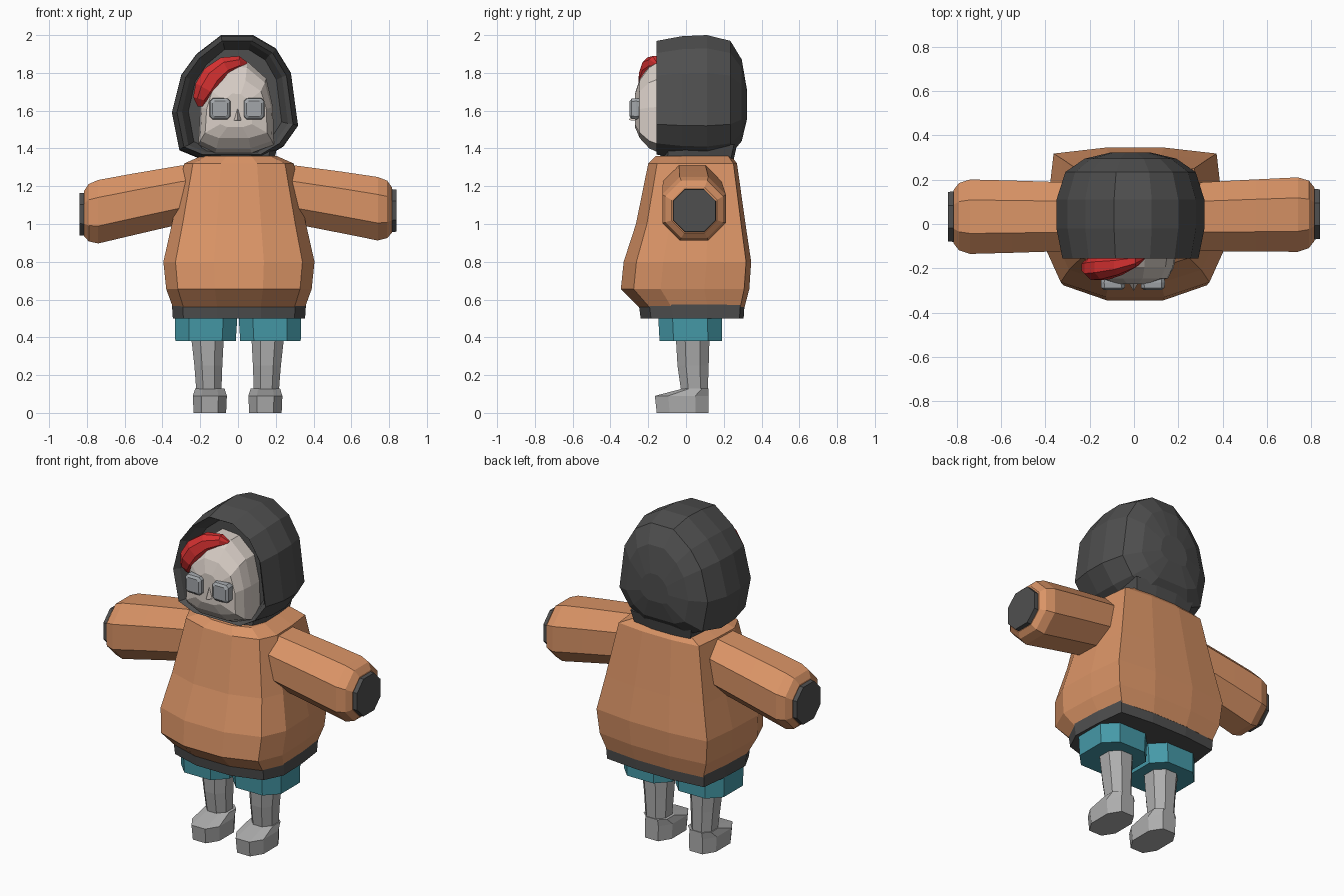
import bpy
import bmesh
import math
from mathutils import Vector

cube = bpy.data.objects.get("Cube")
if cube:
    bpy.data.objects.remove(cube, do_unlink=True)


def material(name, r, g, b):
    m = bpy.data.materials.new(name)
    m.use_nodes = True
    m.diffuse_color = (r, g, b, 1)
    m.node_tree.nodes["Principled BSDF"].inputs["Base Color"].default_value = (r, g, b, 1)
    return m


ORANGE = material("orange coat", 0.70, 0.295, 0.133)
CHARCOAL = material("charcoal knit", 0.078, 0.078, 0.078)
TEAL = material("teal shorts", 0.06, 0.32, 0.39)
GREY = material("light grey legs", 0.42, 0.42, 0.42)
SKIN = material("pale skin", 0.68, 0.61, 0.56)
RED = material("red hair", 0.66, 0.03, 0.03)
SILVER = material("silver eyes", 0.36, 0.38, 0.40)


def loft(name, rings, mat, cap_start=True, cap_end=True):
    """Skin a list of equal-length rings with quads and cap the ends."""
    bm = bmesh.new()
    rows = [[bm.verts.new(p) for p in ring] for ring in rings]
    n = len(rows[0])
    for a, b in zip(rows, rows[1:]):
        for i in range(n):
            j = (i + 1) % n
            bm.faces.new((a[i], a[j], b[j], b[i]))
    if cap_start:
        bm.faces.new(rows[0][::-1])
    if cap_end:
        bm.faces.new(rows[-1])
    bmesh.ops.recalc_face_normals(bm, faces=bm.faces)
    mesh = bpy.data.meshes.new(name)
    bm.to_mesh(mesh)
    bm.free()
    mesh.materials.append(mat)
    ob = bpy.data.objects.new(name, mesh)
    bpy.context.collection.objects.link(ob)
    return ob


def octagon(cut=0.45):
    half = [(1, -cut), (1, cut), (cut, 1), (-cut, 1)]
    return half + [(-x, -y) for x, y in half]


def flat_ring(shape, z, cx, rx, y0, y1):
    """Horizontal ring fitted to a width and a depth range."""
    cy, ry = (y0 + y1) / 2, (y1 - y0) / 2
    return [(cx + x * rx, cy + y * ry, z) for x, y in shape]


# Coat body: blunt front, sharp back corners
HALF = [(0.33, -1), (0.84, -0.8), (1, -0.38), (0.98, 0.3), (0.92, 0.92), (0.33, 1)]
COAT = HALF + [(-x, y) for x, y in reversed(HALF)]
coat_rows = [(0.56, 0.35, -0.25, 0.31), (0.655, 0.385, -0.345, 0.335),
             (0.80, 0.40, -0.33, 0.345), (1.0, 0.355, -0.265, 0.315),
             (1.32, 0.29, -0.20, 0.27), (1.36, 0.20, -0.16, 0.24)]
loft("coat_body", [flat_ring(COAT, z, 0.005, *r) for z, *r in coat_rows], ORANGE)
hem_rows = [(0.50, 0.35, -0.24, 0.305), (0.575, 0.355, -0.25, 0.31)]
loft("coat_hem", [flat_ring(COAT, z, 0.005, *r) for z, *r in hem_rows], CHARCOAL)

# Sleeves and cuffs, the left one carried a little higher
for side, label, lift in ((1, "left", 0.018), (-1, "right", 0)):
    def sleeve_ring(x, z, r):
        f = max(0, (x - 0.3) / 0.5)
        return [(side * x, 0.033 + lift * f * 0.6 + u * r, z + lift * f + v * r)
                for u, v in octagon()]
    sleeve = [(0.18, 1.17, 0.15), (0.30, 1.155, 0.155), (0.55, 1.105, 0.163),
              (0.74, 1.065, 0.168), (0.79, 1.06, 0.152), (0.815, 1.055, 0.12)]
    loft(label + "_sleeve", [sleeve_ring(*s) for s in sleeve], ORANGE)
    cuff = [(0.79, 1.052, 0.115), (0.84, 1.052, 0.112)]
    loft(label + "_cuff", [sleeve_ring(*s) for s in cuff], CHARCOAL)

# Shorts, legs and shoes
for side, label in ((1, "left"), (-1, "right")):
    shorts = [(0.38, side * 0.172, 0.16, -0.14, 0.19), (0.56, side * 0.168, 0.168, -0.15, 0.19)]
    loft(label + "_shorts", [flat_ring(octagon(0.55), *s) for s in shorts], TEAL)
    cx = side * 0.155 - 0.002
    leg = [(0.11, cx - side * 0.003, 0.066, -0.025, 0.115),
           (0.25, cx, 0.074, -0.045, 0.12), (0.42, cx + side * 0.005, 0.088, -0.055, 0.125)]
    loft(label + "_leg", [flat_ring(octagon(), *s) for s in leg], GREY)
    shoe = [(0, cx - side * 0.008, 0.086, -0.155, 0.12), (0.09, cx - side * 0.008, 0.09, -0.165, 0.12),
            (0.128, cx - side * 0.008, 0.078, -0.02, 0.12)]
    loft(label + "_shoe", [flat_ring(octagon(0.5), *s) for s in shoe], GREY)


def front_rings(outline, cx, cz, rows):
    """Upright rings at depth y, scaled about a centre."""
    return [[(cx + (x - cx) * sx, y, cz + (z - cz) * sz) for x, z in outline]
            for y, sx, sz in rows]


# Hood: slightly lopsided shell with a recessed opening
hood_outline = [(-0.09, 2.0), (0.08, 2.0), (0.20, 1.93), (0.28, 1.80), (0.318, 1.52),
                (0.24, 1.41), (0.13, 1.345), (-0.2, 1.345), (-0.31, 1.39), (-0.35, 1.59),
                (-0.30, 1.79), (-0.22, 1.90)]
hood_rows = [(-0.06, 0.74, 0.80), (-0.13, 0.84, 0.88), (-0.155, 0.92, 0.92),
             (-0.02, 1, 0.985), (0.11, 1, 1), (0.235, 0.88, 0.92),
             (0.295, 0.62, 0.66), (0.322, 0.28, 0.25)]
loft("hood", front_rings(hood_outline, -0.015, 1.62, hood_rows), CHARCOAL)
neck_rows = [(1.33, 0.2, -0.14, 0.25), (1.42, 0.22, -0.13, 0.27)]
loft("hood_collar", [flat_ring(COAT, z, -0.01, *r) for z, *r in neck_rows], CHARCOAL)

# Face
face_outline = [(-0.06, 1.87), (0.05, 1.86), (0.15, 1.77), (0.185, 1.62), (0.19, 1.42),
                (0.07, 1.375), (-0.12, 1.375), (-0.21, 1.42), (-0.2, 1.62), (-0.165, 1.77)]
face_rows = [(0, 1, 1), (-0.14, 1, 1), (-0.195, 0.95, 0.88),
             (-0.245, 0.82, 0.63), (-0.27, 0.42, 0.36)]
loft("face", front_rings(face_outline, -0.01, 1.59, face_rows), SKIN)

# Eyes: pillowed blocks
for x, label in ((0.085, "left"), (-0.095, "right")):
    outline = [(x + u * 0.055, 1.61 + v * 0.056) for u, v in octagon(0.72)]
    rows = [(-0.22, 0.9, 0.9), (-0.265, 1, 1), (-0.288, 0.96, 0.96), (-0.298, 0.72, 0.72)]
    loft(label + "_eye", front_rings(outline, x, 1.61, rows), SILVER)

# Nose: small wedge
nose = [[(-0.034, -0.25, 1.545), (0.03, -0.25, 1.545), (-0.002, -0.302, 1.55)],
        [(-0.014, -0.25, 1.61), (0.01, -0.25, 1.61), (-0.002, -0.272, 1.61)]]
loft("nose", nose, SKIN)

# Swept fringe: tapered tube across the brow
path = [((0.045, -0.15, 1.845), 0.012), ((0.01, -0.165, 1.855), 0.034),
        ((-0.065, -0.185, 1.835), 0.053), ((-0.13, -0.195, 1.78), 0.064),
        ((-0.17, -0.2, 1.715), 0.062), ((-0.197, -0.195, 1.66), 0.042),
        ((-0.198, -0.185, 1.622), 0.016)]
points = [Vector(p) for p, r in path]
rings = []
for i, (p, r) in enumerate(path):
    along = (points[min(i + 1, len(path) - 1)] - points[max(i - 1, 0)]).normalized()
    depth = Vector((0, 1, 0))
    across = along.cross(depth).normalized()
    rings.append([points[i] + across * u * r + depth * v * r * 0.85 for u, v in octagon()])
loft("fringe", rings, RED)
